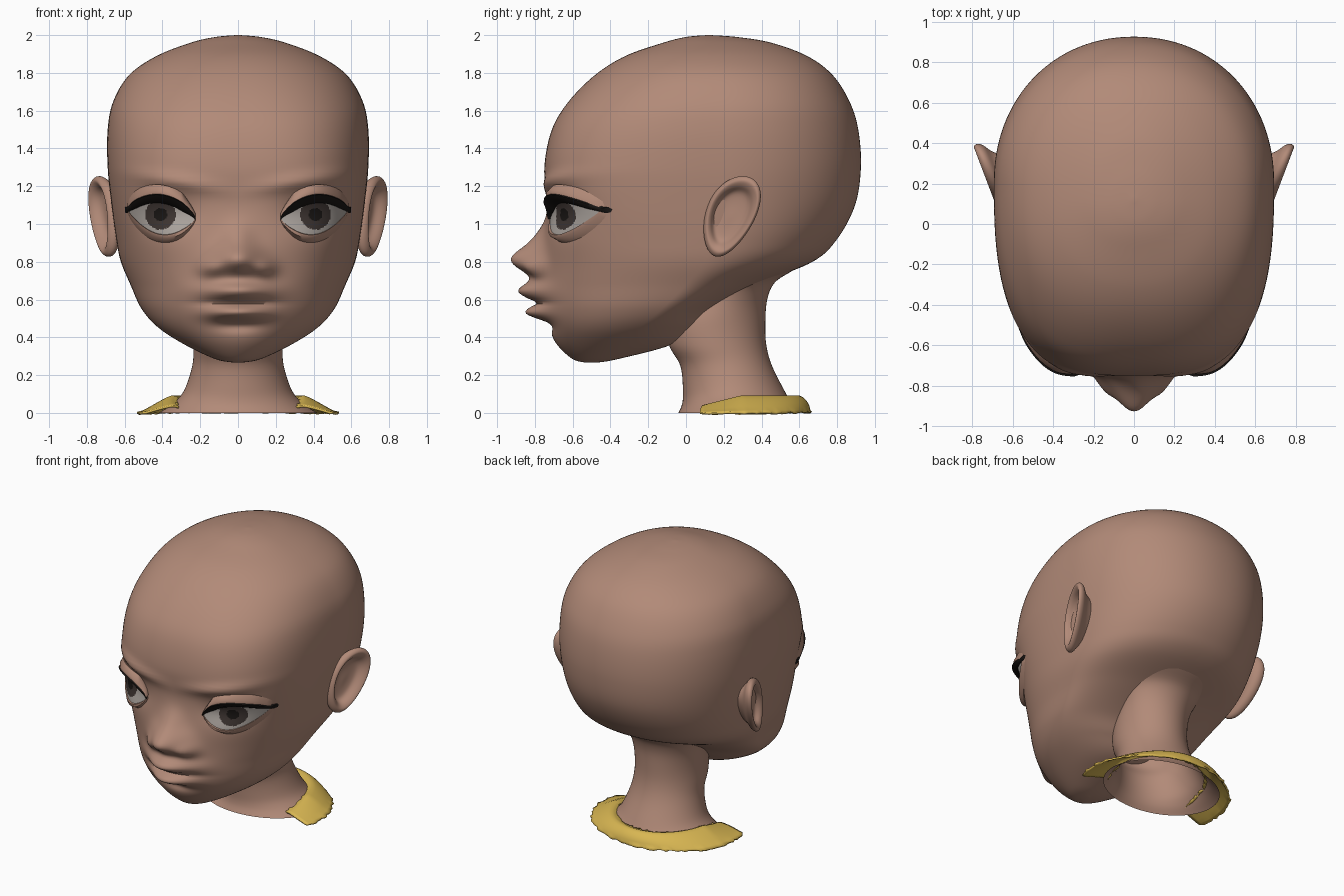
import bpy, bmesh, math, random
from math import sin, cos, pi, exp

if "Cube" in bpy.data.objects:
    bpy.data.objects.remove(bpy.data.objects["Cube"])

random.seed(4)


def material(name, rgb):
    m = bpy.data.materials.new(name)
    m.diffuse_color = (*rgb, 1)
    m.use_nodes = True
    m.node_tree.nodes["Principled BSDF"].inputs["Base Color"].default_value = m.diffuse_color
    return m


SKIN = material("brown skin", (0.445, 0.255, 0.188))
WHITE = material("eye white", (0.42, 0.38, 0.35))
IRIS = material("dark iris", (0.05, 0.037, 0.033))
BLACK = material("black lash", (0.01, 0.008, 0.007))
YELLOW = material("yellow cloth", (0.69, 0.47, 0.085))


def grid(name, rows, mats, closed=False, cap=(False, False), angle=60):
    """Skin a list of equal-length point rows into a smooth mesh."""
    bm = bmesh.new()
    vs = [[bm.verts.new(p) for p in r] for r in rows]
    n = len(rows[0])
    for a, b in zip(vs, vs[1:]):
        for j in range(n if closed else n - 1):
            k = (j + 1) % n
            bm.faces.new((a[j], a[k], b[k], b[j]))
    if cap[0]:
        bm.faces.new(vs[0])
    if cap[1]:
        bm.faces.new(vs[-1])
    bmesh.ops.recalc_face_normals(bm, faces=bm.faces)
    me = bpy.data.meshes.new(name)
    bm.to_mesh(me)
    bm.free()
    for m in mats:
        me.materials.append(m)
    ob = bpy.data.objects.new(name, me)
    bpy.context.collection.objects.link(ob)
    bpy.ops.object.select_all(action='DESELECT')
    ob.select_set(True)
    bpy.context.view_layer.objects.active = ob
    bpy.ops.object.shade_smooth_by_angle(angle=math.radians(angle))
    return ob


def smooth_rows(keys, steps):
    """Catmull-Rom interpolation of section parameters."""
    out = []
    for i in range(len(keys) - 1):
        p = [keys[max(0, min(len(keys) - 1, i + d))] for d in (-1, 0, 1, 2)]
        for s in range(steps):
            t = s / steps
            out.append([0.5 * (2 * b + (c - a) * t + (2 * a - 5 * b + 4 * c - d) * t * t
                               + (3 * b - a - 3 * c + d) * t ** 3) for a, b, c, d in zip(*p)])
    return out + [list(keys[-1])]


# Head sections: height, half width, front y, widest y, back y, front squareness
HEAD = smooth_rows([
    (0.266, 0.02, -0.53, -0.50, -0.47, 2.0),
    (0.285, 0.12, -0.60, -0.47, -0.36, 2.0),
    (0.36, 0.28, -0.68, -0.36, -0.08, 2.0),
    (0.45, 0.42, -0.72, -0.25, 0.04, 2.1),
    (0.55, 0.51, -0.74, -0.13, 0.14, 2.2),
    (0.68, 0.57, -0.75, 0.0, 0.38, 2.3),
    (0.80, 0.62, -0.75, 0.1, 0.67, 2.4),
    (0.92, 0.645, -0.745, 0.15, 0.80, 2.6),
    (1.10, 0.67, -0.735, 0.18, 0.895, 2.9),
    (1.30, 0.69, -0.75, 0.2, 0.926, 2.9),
    (1.50, 0.69, -0.71, 0.2, 0.912, 2.7),
    (1.65, 0.66, -0.62, 0.2, 0.865, 2.5),
    (1.79, 0.575, -0.48, 0.18, 0.775, 2.3),
    (1.89, 0.43, -0.32, 0.15, 0.64, 2.2),
    (1.96, 0.25, -0.12, 0.13, 0.45, 2.1),
    (1.99, 0.12, 0.0, 0.12, 0.27, 2.0),
    (2.0, 0.01, 0.11, 0.12, 0.13, 2.0)], 9)


def relief(x, z):
    """Forward offset of the facial features."""
    x = abs(x)

    def g(cx, cz, sx, sz):
        return exp(-((x - cx) / sx) ** 2 - ((z - cz) / sz) ** 2)
    return (0.17 * g(0, 0.81, 0.125, 0.085)            # nose tip
            + 0.05 * g(0.14, 0.765, 0.06, 0.05)         # nostril wings
            + 0.04 * g(0, 0.93, 0.08, 0.08)             # bridge
            + 0.11 * g(0, 0.645, 0.17, 0.05)            # upper lip
            + 0.09 * g(0, 0.53, 0.15, 0.04)             # lower lip
            - 0.025 * g(0, 0.582, 0.17, 0.014)          # mouth line
            + 0.03 * g(0, 0.60, 0.26, 0.14)             # muzzle
            - 0.03 * g(0, 0.465, 0.12, 0.035)
            - 0.045 * g(0.38, 1.06, 0.16, 0.10)         # eye socket
            + 0.028 * exp(-((x - 0.34) / 0.22) ** 2 - ((z - 1.19 - 0.15 * (x - 0.1)) / 0.04) ** 2))


def face_y(x, z):
    """Front surface of the head at x, z."""
    for a, b in zip(HEAD, HEAD[1:]):
        if a[0] <= z <= b[0]:
            t = (z - a[0]) / (b[0] - a[0])
            _, w, f, c, _, n = [p + (q - p) * t for p, q in zip(a, b)]
            y = c - (c - f) * max(0, 1 - (abs(x) / w) ** n) ** (1 / n)
            return y - relief(x, z) * min(1, (c - y) / 0.25)


# Head
rows = []
for z, w, f, c, b, n in HEAD:
    ring = []
    for j in range(180):
        a = 2 * pi * j / 180
        e = n if sin(a) < 0 else 2.1
        r = (abs(cos(a)) ** e + abs(sin(a)) ** e) ** (-1 / e)
        x = w * r * cos(a)
        y = c + r * sin(a) * ((c - f) if sin(a) < 0 else (b - c))
        if y < c:
            y -= relief(x, z) * min(1, (c - y) / 0.25)
        ring.append((x, y, z))
    rows.append(ring)
grid("head", rows, [SKIN], True, (True, True))

# Neck, open at the bottom: height, half width, front y, back y
neck = smooth_rows([(0, 0.42, -0.04, 0.60), (0.05, 0.345, -0.02, 0.56), (0.12, 0.285, -0.016, 0.52),
                    (0.25, 0.242, -0.03, 0.455), (0.36, 0.235, -0.09, 0.425), (0.48, 0.235, -0.09, 0.42),
                    (0.60, 0.24, 0.0, 0.43), (0.69, 0.27, 0.05, 0.47), (0.75, 0.34, 0.1, 0.56)], 5)
grid("neck", [[(w * cos(a), (f + b) / 2 + (b - f) / 2 * sin(a), z)
               for a in [2 * pi * j / 64 for j in range(64)]] for z, w, f, b in neck], [SKIN], True)

# Ragged collar around the back of the neck
collar = []
profile = smooth_rows([(0.325, 0.35, 0.075), (0.36, 0.40, 0.092), (0.44, 0.445, 0.055), (0.53, 0.462, 0.0)], 3)
for i in range(73):
    t = i / 72
    a = math.radians(-16 + 212 * t)
    end = min(1, 0.45 + 4 * min(t, 1 - t))
    row = []
    for k, (rx, ry, z) in enumerate(profile):
        j = random.uniform(-0.009, 0.009) if k in (0, len(profile) - 1) else 0
        row.append(((rx + j) * cos(a), 0.2 + (ry + j) * sin(a), max(0.0, z * end + abs(j) * 0.8)))
    collar.append(row)
ob = grid("collar", collar, [YELLOW])
mod = ob.modifiers.new("thickness", 'SOLIDIFY')
mod.thickness = 0.012


# Eye outline helpers: u runs from the inner to the outer corner
def eye_x(u):
    return 0.225 + 0.36 * u


def lid(u, height):
    s = max(0, sin(pi * min(1, max(0, u))))
    return 1.03 + 0.045 * u + height * s ** 0.75


def on_face(side, u, z, off):
    x = eye_x(u)
    return (side * x, face_y(x, z) - off, z)


def bulge(u):
    return 0.014 + 0.028 * max(0, sin(pi * u))


def strip(name, side, height, prof, mat, u0=0.0, u1=1.0):
    """Ridge following an eyelid edge; prof holds (rise, offset) pairs."""
    rows = []
    for i in range(33):
        u = u0 + (u1 - u0) * i / 32
        k = 0.35 + 0.65 * max(0, min(1, sin(pi * u) * 1.6 + 0.5 * u))
        rows.append([on_face(side, u, lid(u, height) + d * k, bulge(u) + o * k) for d, o in prof])
    return grid(name, rows, [mat], True, (True, True))


for side, tag in ((-1, "left"), (1, "right")):
    # Eyeball front with iris and pupil chosen by distance
    rows = []
    for i in range(57):
        u = i / 56
        lo, hi = lid(u, -0.115), lid(u, 0.085) + 0.0005
        rows.append([on_face(side, u, lo + (hi - lo) * v / 36, bulge(u)) for v in range(37)])
    eye = grid(tag + "_eye", rows, [WHITE, IRIS, BLACK])
    for p in eye.data.polygons:
        d = math.hypot(p.center.x - side * 0.41, p.center.z - 1.05)
        p.material_index = 2 if d < 0.035 else 1 if d < 0.08 else 0
    # Upper lash, upper lid and lower lid
    strip(tag + "_upper_lash", side, 0.085,
          [(-0.028, 0.002), (-0.012, 0.03), (0.016, 0.045), (0.024, 0.0), (0.0, -0.03)], BLACK, 0, 1.04)
    strip(tag + "_upper_lid", side, 0.085,
          [(0.014, 0.0), (0.02, 0.032), (0.04, 0.022), (0.07, -0.03), (0.04, -0.06)], SKIN)
    strip(tag + "_lower_lid", side, -0.115,
          [(0.01, -0.01), (0.006, 0.012), (-0.012, 0.008), (-0.035, -0.035), (0.0, -0.05)], SKIN)

    # Ear: scale of the outline and sideways offset, from the bowl over the rim to the head
    rows = []
    for r, dx in smooth_rows([(0.03, -0.045), (0.35, -0.045), (0.6, -0.035), (0.76, 0.0), (0.9, 0.014),
                              (1.0, -0.005), (0.97, -0.035), (0.75, -0.075), (0.6, -0.16)], 4):
        ring = []
        for j in range(56):
            a = 2 * pi * j / 56
            s = sin(a)
            y = 0.235 + r * (cos(a) * (0.135 + 0.025 * s) + 0.065 * s)
            z = 1.04 + r * 0.212 * s
            ring.append((side * (0.672 + 0.38 * (y - 0.1) + dx), y, z))
        rows.append(ring)
    grid(tag + "_ear", rows, [SKIN], True, (True, True))
